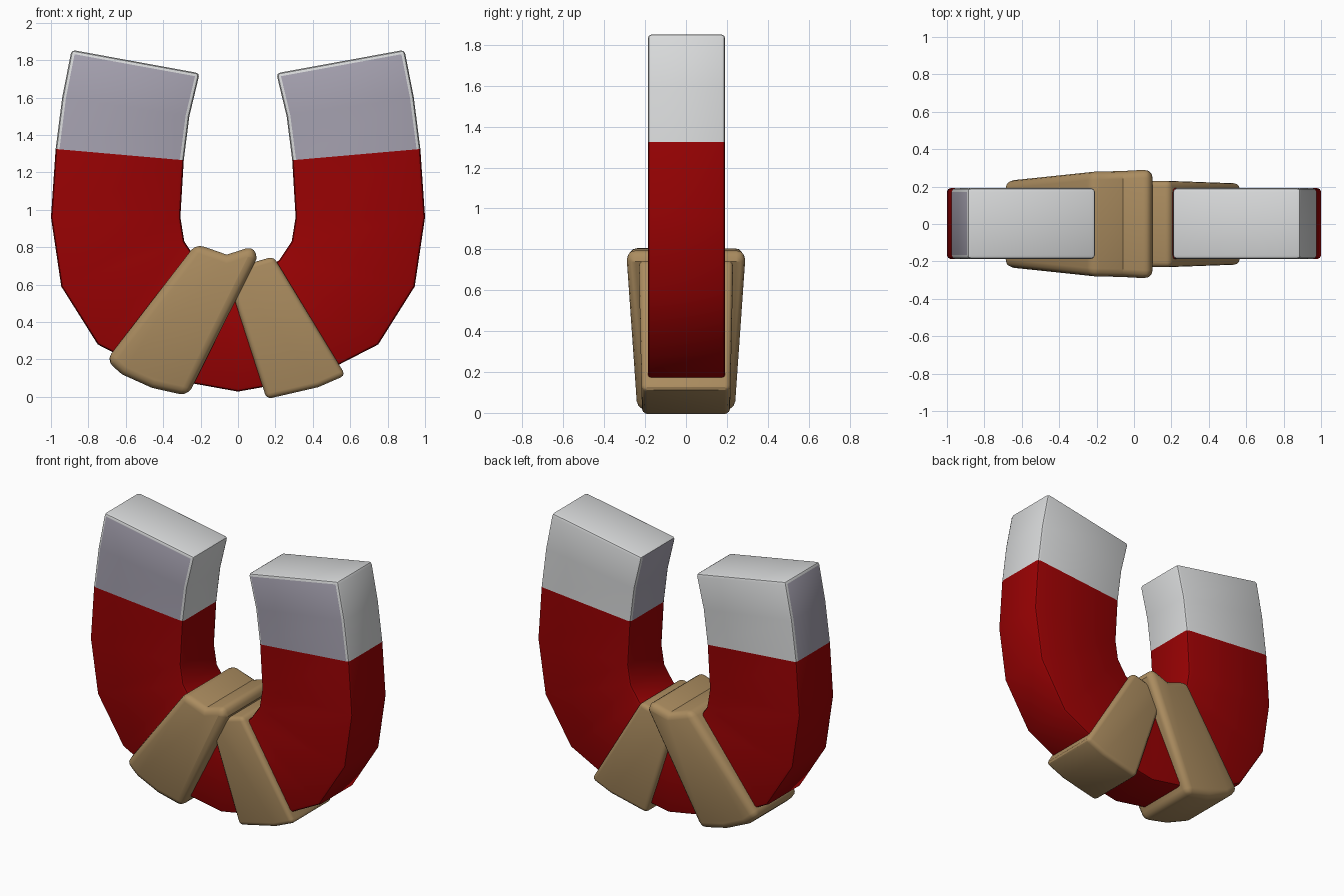
import bpy, bmesh, math

cube = bpy.data.objects.get("Cube")
if cube:
    bpy.data.objects.remove(cube)


def material(name, rgb):
    m = bpy.data.materials.new(name)
    m.use_nodes = True
    m.diffuse_color = (*rgb, 1)
    m.node_tree.nodes["Principled BSDF"].inputs["Base Color"].default_value = (*rgb, 1)
    return m


red = material("red paint", (0.32, 0.0005, 0.001))
silver = material("pale steel", (0.69, 0.7, 0.705))
violet = material("violet grey steel", (0.38, 0.36, 0.435))
tan = material("tan strap", (0.405, 0.262, 0.115))


def finish(name, bm, mats, bevel, segments):
    bmesh.ops.recalc_face_normals(bm, faces=bm.faces)
    mesh = bpy.data.meshes.new(name)
    bm.to_mesh(mesh)
    bm.free()
    for m in mats:
        mesh.materials.append(m)
    ob = bpy.data.objects.new(name, mesh)
    bpy.context.collection.objects.link(ob)
    mod = ob.modifiers.new("soft edges", "BEVEL")
    mod.width, mod.segments = bevel, segments
    mod.limit_method, mod.angle_limit = "ANGLE", math.radians(40)
    bpy.ops.object.select_all(action="DESELECT")
    ob.select_set(True)
    bpy.context.view_layer.objects.active = ob
    bpy.ops.object.modifier_apply(modifier=mod.name)
    bpy.ops.object.shade_smooth_by_angle(angle=math.radians(32))
    return ob


# Horseshoe: matching outer and inner points of one arm, tip to base
outer = [(.89, 1.855), (.94, 1.6), (.975, 1.325), (1, .96), (.945, .59), (.75, .28), (.4, .1), (0, .028)]
inner = [(.205, 1.73), (.26, 1.5), (.29, 1.265), (.308, .96), (.287, .83), (.22, .73), (.11, .66), (0, .64)]
pairs = list(zip(outer, inner))
pairs += [((-a[0], a[1]), (-b[0], b[1])) for a, b in pairs[-2::-1]]

bm = bmesh.new()
rings = []
for (ox, oz), (ix, iz) in pairs:
    rings.append([bm.verts.new((x, y, z)) for x, y, z in
                  ((ox, -.187, oz), (ox, .192, oz), (ix, .192, iz), (ix, -.187, iz))])
last = len(rings) - 2
for n, (r, s) in enumerate(zip(rings, rings[1:])):
    for k in range(4):
        f = bm.faces.new((r[k], r[k - 1], s[k - 1], s[k]))
        f.material_index = 1 if n < 2 or n > last - 2 else 0
for end in (rings[0], rings[-1]):
    bm.faces.new(end).material_index = 1
magnet = finish("horseshoe_magnet", bm, (red, silver, violet), .02, 2)

# Steel tips are violet grey on their front and right-hand faces
for p in magnet.data.polygons:
    if p.material_index == 1 and min(p.normal.x, p.normal.y) < -.95:
        p.material_index = 2


# Straps: outline extruded through the magnet, thickness sloping along x and z
def strap(name, outline, base, slope_x, slope_z, bevel):
    bm = bmesh.new()
    sides = []
    for s in (-1, 1):
        sides.append([bm.verts.new((x, s * (base + slope_x * x + slope_z * z), z)) for x, z in outline])
        bm.faces.new(sides[-1])
    front, back = sides
    for k in range(len(outline)):
        bm.faces.new((front[k], front[k - 1], back[k - 1], back[k]))
    finish(name, bm, (tan,), bevel, 3)


strap("upper_strap", [(-.705, .195), (-.62, .12), (-.46, .048), (-.268, .005), (.1, .74),
                      (.088, .808), (-.06, .76), (-.225, .818)], .25, .04, .05, .045)
strap("lower_strap", [(.153, -.012), (.43, .052), (.575, .115), (.19, .75), (.05, .71),
                      (-.08, .71)], .215, 0, .022, .028)
